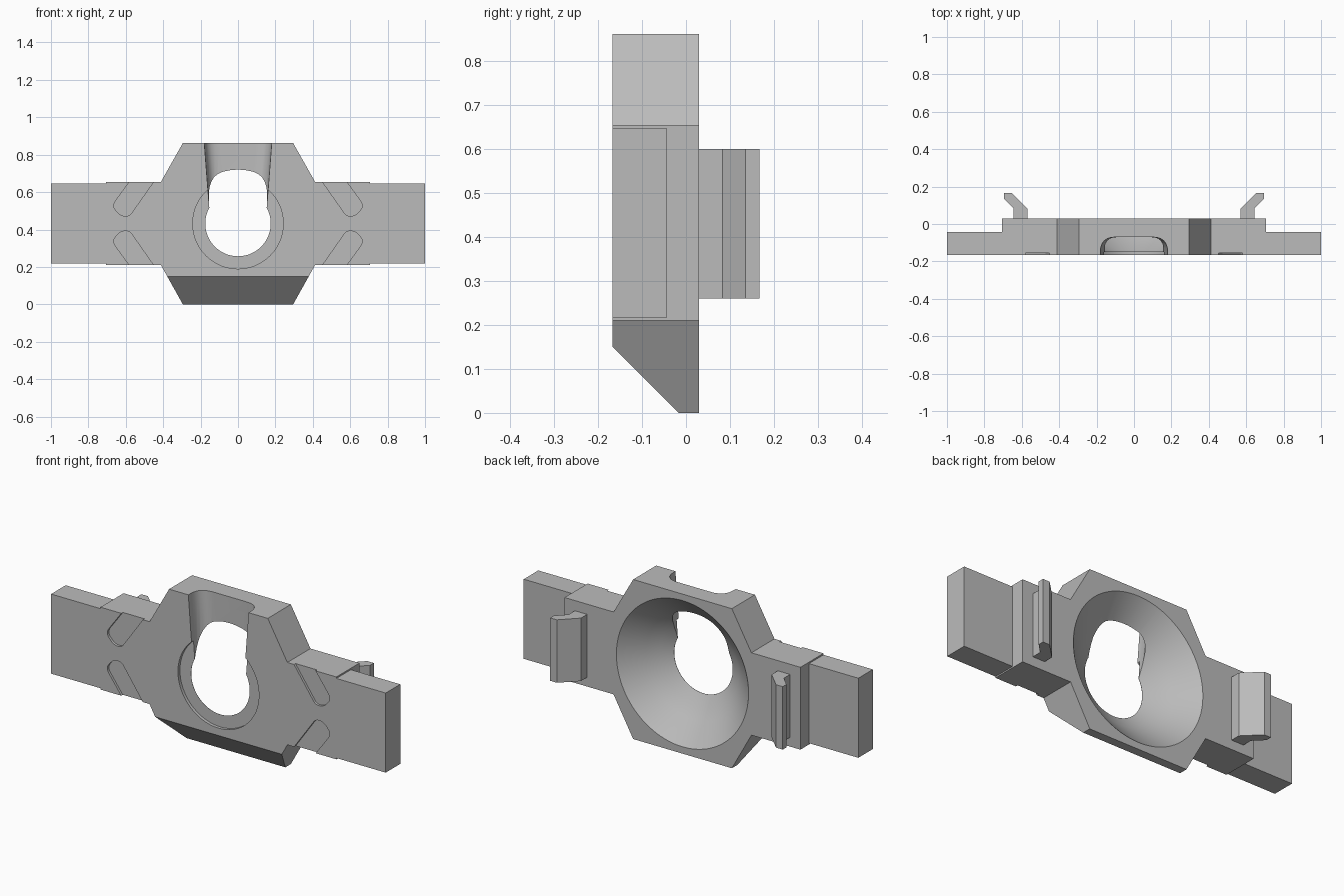
import bpy, bmesh, math
from mathutils import Vector

cube = bpy.data.objects.get("Cube")
if cube:
    bpy.data.objects.remove(cube, do_unlink=True)

FRONT, BACK, MID_Z = -0.167, 0.03, 0.432

grey = bpy.data.materials.new("plain_grey")
grey.use_nodes = True
grey.diffuse_color = (0.5, 0.5, 0.5, 1)
grey.node_tree.nodes["Principled BSDF"].inputs["Base Color"].default_value = (0.5, 0.5, 0.5, 1)


def loft(name, rings, closed=False):
    """Skin equal-length point rings; caps the ends, or joins them when closed."""
    bm = bmesh.new()
    loops = [[bm.verts.new(p) for p in ring] for ring in rings]
    n = len(loops[0])
    pairs = list(zip(loops, loops[1:])) + ([(loops[-1], loops[0])] if closed else [])
    for a, b in pairs:
        for i in range(n):
            j = (i + 1) % n
            bm.faces.new((a[i], a[j], b[j], b[i]))
    if not closed:
        bm.faces.new(loops[0])
        bm.faces.new(loops[-1])
    bmesh.ops.recalc_face_normals(bm, faces=bm.faces)
    mesh = bpy.data.meshes.new(name)
    bm.to_mesh(mesh)
    bm.free()
    mesh.materials.append(grey)
    ob = bpy.data.objects.new(name, mesh)
    bpy.context.collection.objects.link(ob)
    return ob


def prism_y(name, outline, y0, y1):
    return loft(name, [[(x, y, z) for x, z in outline] for y in (y0, y1)])


def prism_z(name, outline, z0, z1):
    return loft(name, [[(x, y, z) for x, y in outline] for z in (z0, z1)])


def turned(name, profile, steps=96):
    """Stack of circles about the bore axis from (radius, y) pairs."""
    angles = [2 * math.pi * i / steps for i in range(steps)]
    return loft(name, [[(r * math.cos(a), y, MID_Z + r * math.sin(a)) for a in angles]
                       for r, y in profile])


def rounded(outline, radii, steps=6):
    """Replace outline corners by smooth quadratic bends."""
    pts = []
    for i, (p, r) in enumerate(zip(outline, radii)):
        p = Vector(p)
        if r == 0:
            pts.append(tuple(p))
            continue
        a = p + (Vector(outline[i - 1]) - p).normalized() * r
        b = p + (Vector(outline[(i + 1) % len(outline)]) - p).normalized() * r
        for k in range(steps + 1):
            t = k / steps
            pts.append(tuple(a * (1 - t) ** 2 + p * 2 * t * (1 - t) + b * t * t))
    return pts


def cut(target, cutter):
    cutter.hide_render = True
    mod = target.modifiers.new("cut", 'BOOLEAN')
    mod.operation, mod.solver, mod.object = 'DIFFERENCE', 'EXACT', cutter
    bpy.ops.object.select_all(action='DESELECT')
    bpy.context.view_layer.objects.active = target
    target.select_set(True)
    bpy.ops.object.modifier_apply(modifier=mod.name)
    bpy.data.objects.remove(cutter, do_unlink=True)


# Central plate with its two shoulders
half = [(0.295, 0), (0.412, 0.21), (0.705, 0.21), (0.705, 0.655), (0.412, 0.655), (0.295, 0.862)]
body = prism_y("body", half + [(-x, z) for x, z in reversed(half)], FRONT, BACK)

# Sloped lower front edge
wedge = [(-0.317, 0.3 - 0.15), (-0.317, -0.1), (0.083, -0.1), (FRONT - 0.05, 0.2)]
wedge = [(-0.3, -0.1), (0.083, -0.1), (-0.267, 0.25), (-0.3, 0.25)]
cut(body, loft("wedge_cutter", [[(x, y, z) for y, z in wedge] for x in (-0.5, 0.5)]))

# Flared bore from the back and shallow ring recess on the front
cut(body, turned("bore_cutter", [(0.175, -0.3), (0.175, -0.149), (0.235, -0.113),
                                 (0.288, -0.07), (0.395, BACK), (0.405, BACK + 0.01)]))
cut(body, turned("recess_cutter", [(0.242, -0.3), (0.242, -0.15)]))

# Tapered, round-cornered channel running from the top into the bore
def channel(w, z):
    pts = rounded([(-w, -0.3), (-w, -0.07), (w, -0.07), (w, -0.3)], [0, 0.08, 0.08, 0])
    return [(x, y, z) for x, y in pts]

cut(body, loft("channel_cutter", [channel(0.147, 0.43), channel(0.183, 0.9)]))

# Four slanted grooves on the front of the shoulders
groove = rounded([(-0.43, 0.69), (-0.555, 0.69), (-0.685, 0.51), (-0.6, 0.44)],
                 [0, 0, 0.06, 0.06])
groove = rounded([(-0.427, 0.69), (-0.555, 0.69), (-0.675, 0.525), (-0.625, 0.472), (-0.58, 0.472)],
                 [0, 0, 0.035, 0.025, 0.02])
for sx in (1, -1):
    for sz in (1, -1):
        shape = [(sx * x, MID_Z + sz * (z - MID_Z)) for x, z in groove]
        cut(body, prism_y("groove_cutter", shape, -0.3, FRONT + 0.013))

# Side arms and hooked clips, mirrored
clip = [(0.57, BACK), (0.57, 0.083), (0.655, 0.167), (0.695, 0.167),
        (0.695, 0.135), (0.643, 0.083), (0.643, BACK)]
parts = [body]
for side, s in (("left", 1), ("right", -1)):
    arm = [(s * x, y) for x, y in ((0.705, FRONT), (1, FRONT), (1, -0.043), (0.705, -0.043))]
    parts.append(prism_z(side + "_arm", arm, 0.217, 0.647))
    parts.append(prism_z(side + "_clip", [(s * x, y) for x, y in clip], 0.26, 0.6))

# Smooth the curved walls and keep the edges crisp
bpy.ops.object.select_all(action='DESELECT')
for ob in parts:
    ob.select_set(True)
bpy.context.view_layer.objects.active = body
bpy.ops.object.shade_smooth_by_angle(angle=math.radians(30))
